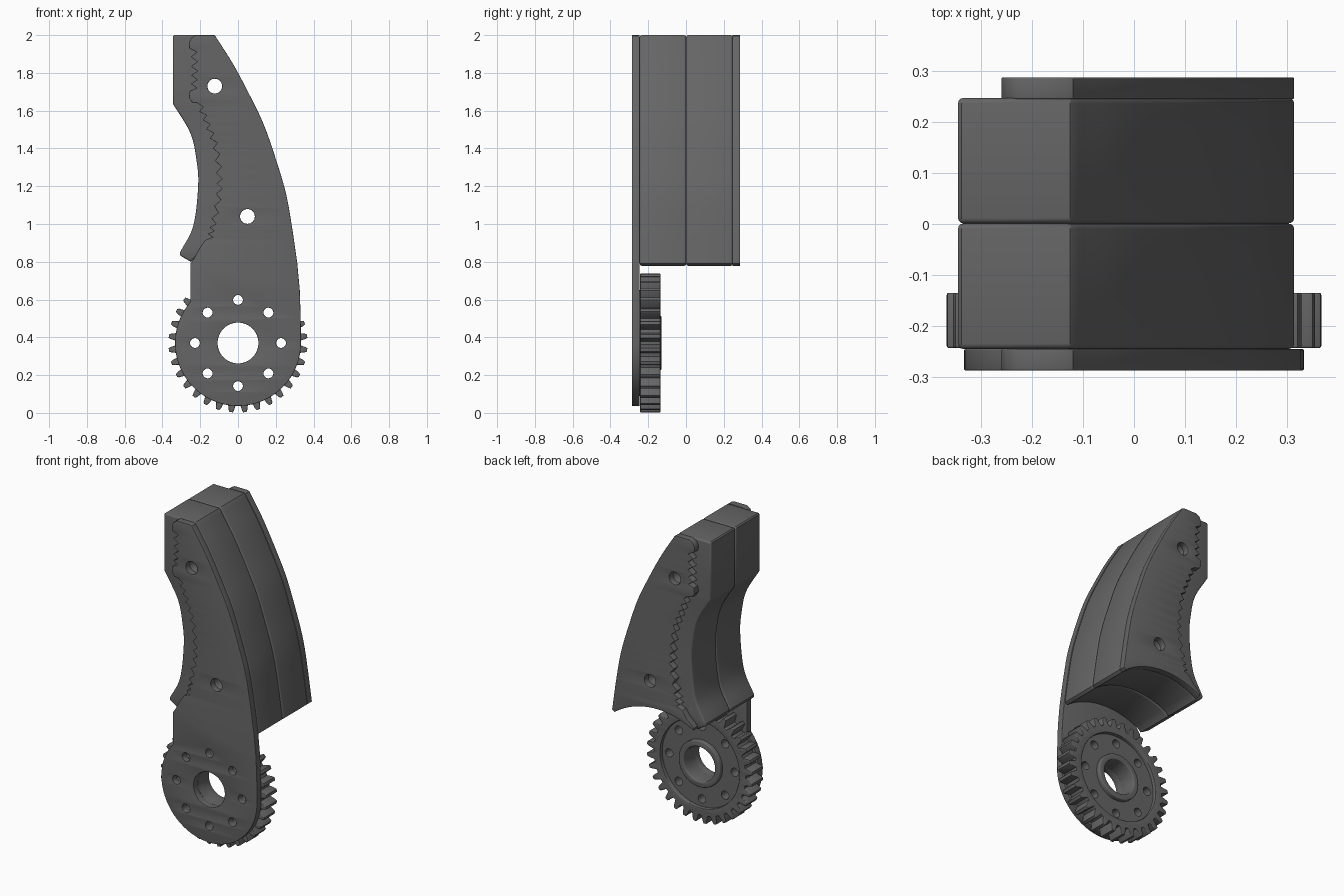
import bpy, math
from mathutils import Vector

if "Cube" in bpy.data.objects:
    bpy.data.objects.remove(bpy.data.objects["Cube"])

GEAR_Z = 0.37
dark = bpy.data.materials.new("dark_grey")
dark.diffuse_color = (0.13, 0.13, 0.13, 1)
dark.use_nodes = True
dark.node_tree.nodes["Principled BSDF"].inputs["Base Color"].default_value = dark.diffuse_color


def smooth(pts, n=8):
    """Catmull-Rom curve through the points."""
    p = [Vector(q) for q in pts]
    p = [2 * p[0] - p[1]] + p + [2 * p[-1] - p[-2]]
    out = []
    for i in range(1, len(p) - 2):
        a, b, c, d = p[i - 1:i + 3]
        for k in range(n):
            t = k / n
            out.append(0.5 * (2 * b + (c - a) * t + (2 * a - 5 * b + 4 * c - d) * t * t
                              + (3 * b - a - 3 * c + d) * t ** 3))
    return [tuple(v) for v in out] + [tuple(pts[-1])]


def arc(cx, cz, r, a0, a1, n):
    return [(cx + r * math.cos(math.radians(a0 + (a1 - a0) * i / n)),
             cz + r * math.sin(math.radians(a0 + (a1 - a0) * i / n))) for i in range(n + 1)]


def circle(cx, cz, r, n=32):
    return arc(cx, cz, r, 360, 0, n)[:-1]


def teeth(pts, count, depth):
    """Zigzag along a smooth path, pointing left."""
    path = smooth(pts, 24)
    out = []
    for i in range(2 * count + 1):
        x, z = path[round(i * (len(path) - 1) / (2 * count))]
        out.append((x - (depth if i % 2 else 0), z))
    return out


def slab(name, outline, holes, y0, y1, bevel=0.0):
    """Extrude an x-z outline with holes from y0 to y1."""
    cu = bpy.data.curves.new(name, 'CURVE')
    cu.dimensions, cu.fill_mode = '2D', 'BOTH'
    cu.extrude = (y1 - y0) / 2 - bevel
    cu.bevel_depth, cu.offset, cu.bevel_resolution = bevel, -bevel, 2
    for loop in [outline] + holes:
        s = cu.splines.new('POLY')
        s.points.add(len(loop) - 1)
        for pt, (x, z) in zip(s.points, loop):
            pt.co = (x, z, 0, 1)
        s.use_cyclic_u = True
    ob = bpy.data.objects.new(name, cu)
    bpy.context.collection.objects.link(ob)
    ob.rotation_euler.x = math.pi / 2
    ob.location.y = (y0 + y1) / 2
    bpy.ops.object.select_all(action='DESELECT')
    ob.select_set(True)
    bpy.context.view_layer.objects.active = ob
    bpy.ops.object.convert(target='MESH')
    ob = bpy.context.object
    bpy.ops.object.mode_set(mode='EDIT')
    bpy.ops.mesh.select_all(action='SELECT')
    bpy.ops.mesh.remove_doubles(threshold=0.0002)
    bpy.ops.mesh.normals_make_consistent(inside=False)
    bpy.ops.object.mode_set(mode='OBJECT')
    bpy.ops.object.shade_smooth_by_angle(angle=math.radians(32))
    ob.data.materials.clear()
    ob.data.materials.append(dark)
    return ob


# Shared outlines
back_edge = smooth([(0.314, 0.79), (0.285, 0.99), (0.252, 1.17), (0.195, 1.36),
                    (0.135, 1.53), (0.063, 1.68), (-0.025, 1.845), (-0.12, 1.995)])
pin_holes = [circle(-0.123, 1.73, 0.039), circle(0.05, 1.04, 0.039)]
bolt_holes = [circle(0.228 * math.cos(i * math.pi / 4), GEAR_Z + 0.228 * math.sin(i * math.pi / 4), 0.026, 20)
              for i in range(8)]
bore = circle(0, GEAR_Z, 0.108, 48)
lower_arc = arc(0, GEAR_Z, 0.505, 117, 54, 24)

# Serrated gripping edge, top to bottom
serrated = ([(-0.135, 2.0), (-0.225, 2.0), (-0.248, 1.985), (-0.26, 1.96), (-0.258, 1.93)]
            + teeth([(-0.218, 1.91), (-0.215, 1.81), (-0.218, 1.72)], 4, 0.033)
            + [(-0.255, 1.705), (-0.26, 1.67), (-0.245, 1.645), (-0.215, 1.64)]
            + teeth([(-0.185, 1.62), (-0.145, 1.52), (-0.105, 1.41), (-0.086, 1.27),
                     (-0.088, 1.15), (-0.115, 1.01), (-0.135, 0.93)], 13, 0.03)
            + [(-0.175, 0.915), (-0.205, 0.87)])

# Side plates
slab("front_plate",
     [(0.333, GEAR_Z), (0.332, 0.5), (0.327, 0.65)] + back_edge + serrated
     + [(-0.235, 0.815), (-0.252, 0.79), (-0.252, 0.59)] + arc(0, GEAR_Z, 0.333, 139, 358, 64),
     pin_holes + bolt_holes + [bore], -0.287, -0.245, 0.003)
slab("back_plate", back_edge + serrated + [(-0.24, 0.84), (-0.254, 0.822), (-0.25, 0.808)] + lower_arc,
     pin_holes, 0.245, 0.287, 0.003)

# Two finger pads side by side
pad = (back_edge + [(-0.125, 2.0), (-0.338, 2.0), (-0.345, 1.993)]
       + smooth([(-0.345, 1.637), (-0.253, 1.483), (-0.22, 1.34), (-0.211, 1.203),
                 (-0.237, 0.99), (-0.308, 0.848)])
       + [(-0.305, 0.832), (-0.25, 0.8)] + lower_arc)
for name, y0, y1 in (("front_pad", -0.245, 0.001), ("rear_pad", 0.001, 0.247)):
    slab(name, pad, pin_holes, y0, y1, 0.011)

# Gear: toothed rim, drilled web and hub
gear = []
N = 32
for i in range(N):
    for off, r in ((-0.36, 0.32), (-0.19, 0.36), (-0.12, 0.368), (0.12, 0.368), (0.19, 0.36), (0.36, 0.32)):
        a = 2 * math.pi * (i + 0.5 + off) / N
        gear.append((r * math.cos(a), GEAR_Z + r * math.sin(a)))
slab("gear_rim", gear, [circle(0, GEAR_Z, 0.275, 64)], -0.243, -0.135, 0.004)
slab("gear_web", circle(0, GEAR_Z, 0.28, 64), bolt_holes + [bore], -0.246, -0.158)
slab("gear_hub", circle(0, GEAR_Z, 0.145, 48), [bore], -0.246, -0.131, 0.006)
